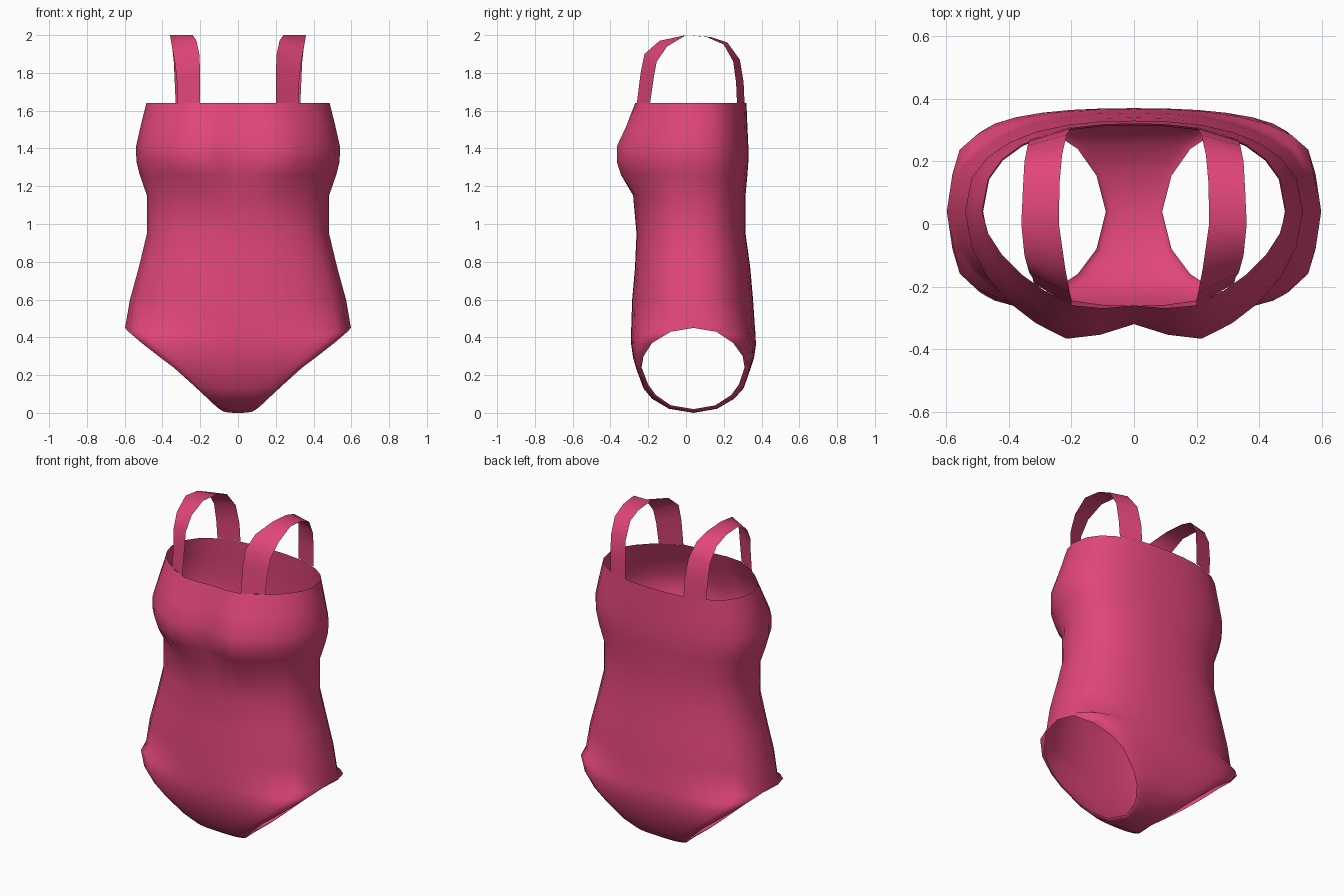
import bpy, bmesh, math

cube = bpy.data.objects.get("Cube")
if cube:
    bpy.data.objects.remove(cube, do_unlink=True)

pink = bpy.data.materials.new("pink fabric")
pink.use_nodes = True
COLOUR = (0.75, 0.062, 0.188, 1)
pink.diffuse_color = COLOUR
pink.node_tree.nodes["Principled BSDF"].inputs["Base Color"].default_value = COLOUR

MID_Y = 0.04
HALF = [0, 0.2, 0.4, 0.58, 0.74, 0.87, 0.96, 1]
SPAN = [-s for s in HALF[:0:-1]] + HALF


def row(half_width, edge_y, edge_z, mid_y, mid_z, power=2.4, dip=0):
    """One curved row of cloth, from the right edge to the left edge."""
    points = []
    for s in SPAN:
        h = (1 - abs(s) ** power) ** (1 / power)
        y = edge_y + (mid_y - edge_y) * h + dip * max(0, 1 - abs(s) / 0.4)
        points.append((half_width * s, y, edge_z + (mid_z - edge_z) * h))
    return points


def sheet(bm, rows, flip=False):
    """Skin a list of equally long rows with quads."""
    grid = [[bm.verts.new(p) for p in r] for r in rows]
    for a, b in zip(grid, grid[1:]):
        for i in range(len(a) - 1):
            quad = [a[i], b[i], b[i + 1], a[i + 1]]
            bm.faces.new(quad[::-1] if flip else quad)


def finish(bm, name):
    bmesh.ops.remove_doubles(bm, verts=bm.verts, dist=0.0005)
    mesh = bpy.data.meshes.new(name)
    bm.to_mesh(mesh)
    bm.free()
    mesh.materials.append(pink)
    obj = bpy.data.objects.new(name, mesh)
    bpy.context.collection.objects.link(obj)
    bpy.ops.object.select_all(action="DESELECT")
    obj.select_set(True)
    bpy.context.view_layer.objects.active = obj
    bpy.ops.object.shade_smooth_by_angle(angle=math.radians(60))
    return obj


# Torso: height, half width, front y, front roundness, centre dip, back y
TORSO = [
    (1.64, 0.485, -0.305, 1.7, 0.045, 0.32),
    (1.52, 0.515, -0.36, 1.8, 0.07, 0.325),
    (1.41, 0.54, -0.41, 1.9, 0.09, 0.33),
    (1.33, 0.538, -0.41, 1.9, 0.09, 0.33),
    (1.26, 0.52, -0.385, 1.9, 0.075, 0.325),
    (1.15, 0.482, -0.29, 2.1, 0.01, 0.315),
    (0.95, 0.482, -0.262, 2.3, 0, 0.315),
    (0.77, 0.525, -0.27, 2.4, 0, 0.34),
    (0.6, 0.572, -0.285, 2.4, 0, 0.355),
    (0.45, 0.598, -0.29, 2.4, 0, 0.365),
]
# Below the hips: half width, leg edge z, centre z, then edge and centre y
# for the front and for the back
SEAT = [
    (0.58, 0.43, 0.42, -0.08, -0.29, 0.16, 0.368),
    (0.51, 0.37, 0.36, -0.18, -0.29, 0.25, 0.37),
    (0.42, 0.30, 0.29, -0.225, -0.28, 0.30, 0.36),
    (0.34, 0.24, 0.23, -0.235, -0.262, 0.31, 0.34),
    (0.24, 0.15, 0.13, -0.20, -0.225, 0.28, 0.305),
    (0.18, 0.095, 0.075, -0.16, -0.18, 0.24, 0.255),
    (0.12, 0.04, 0.022, -0.08, -0.09, 0.155, 0.165),
    (0.09, 0.02, 0.0, MID_Y, MID_Y, MID_Y, MID_Y),
]

front = [row(w, MID_Y, z, f, z, p, d) for z, w, f, p, d, b in TORSO]
back = [row(w, MID_Y, z, b, z) for z, w, f, p, d, b in TORSO]
front += [row(w, fe, ez, fc, cz) for w, ez, cz, fe, fc, be, bc in SEAT]
back += [row(w, be, ez, bc, cz) for w, ez, cz, fe, fc, be, bc in SEAT]

bm = bmesh.new()
sheet(bm, front)
sheet(bm, back, flip=True)
finish(bm, "swimsuit_body")

# Shoulder straps: inner edge x, y, z, then outer edge x, y, z
STRAP = [
    (0.2, -0.26, 1.64, 0.32, -0.19, 1.64),
    (0.2, -0.24, 1.8, 0.325, -0.17, 1.78),
    (0.205, -0.22, 1.9, 0.335, -0.155, 1.86),
    (0.22, -0.14, 1.97, 0.35, -0.1, 1.94),
    (0.24, 0, 2, 0.36, 0, 2),
    (0.238, 0.13, 1.99, 0.355, 0.11, 1.99),
    (0.23, 0.22, 1.96, 0.35, 0.2, 1.95),
    (0.215, 0.285, 1.87, 0.34, 0.25, 1.86),
    (0.203, 0.305, 1.75, 0.335, 0.265, 1.75),
    (0.2, 0.31, 1.64, 0.33, 0.27, 1.64),
]
for name, side in (("left_strap", 1), ("right_strap", -1)):
    bm = bmesh.new()
    sheet(bm, [[(side * r[0], *r[1:3]), (side * r[3], *r[4:])] for r in STRAP],
          flip=side > 0)
    finish(bm, name)
